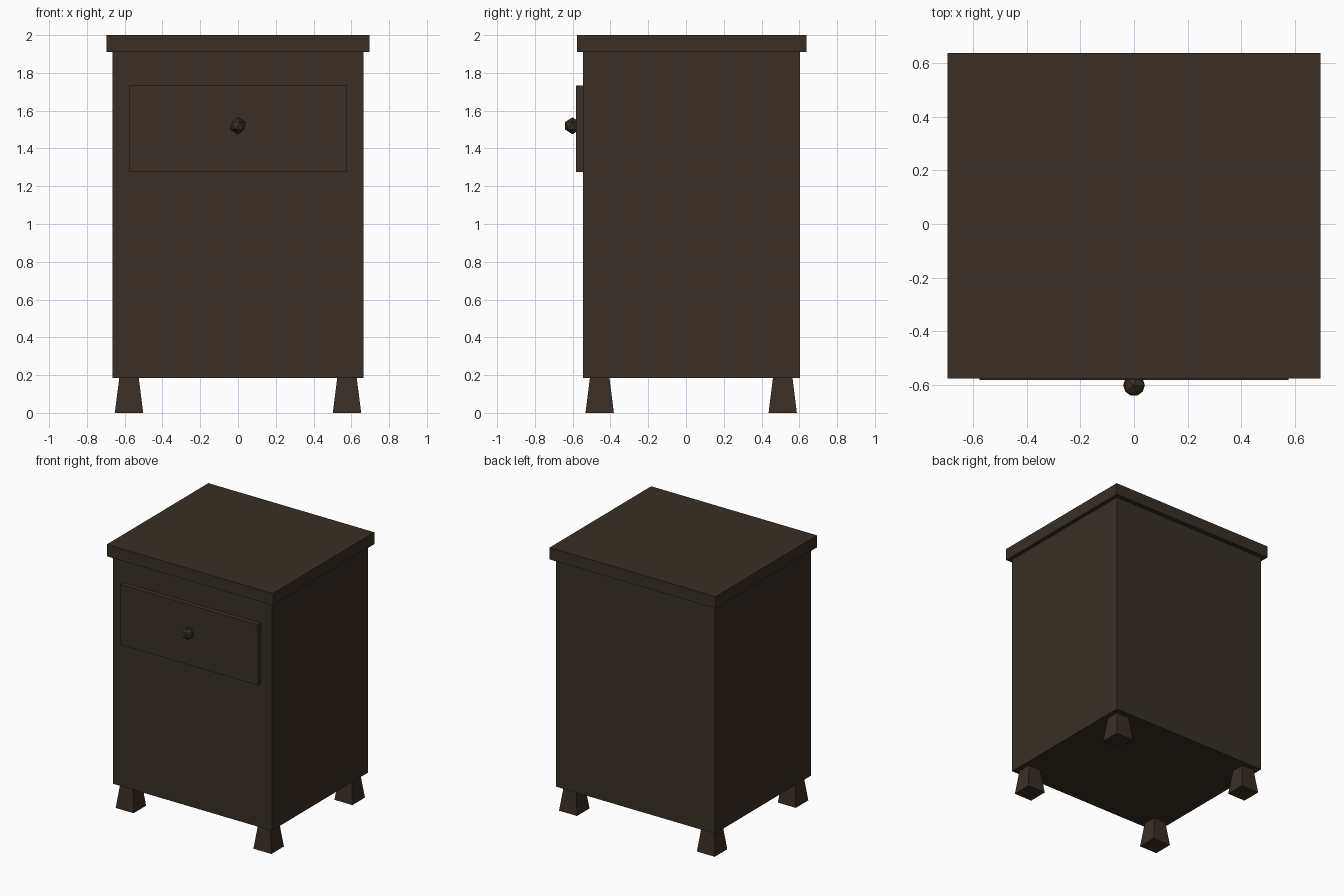
import bpy

if "Cube" in bpy.data.objects:
    bpy.data.objects.remove(bpy.data.objects["Cube"])

wood = bpy.data.materials.new("dark_brown_wood")
wood.diffuse_color = (0.040, 0.028, 0.019, 1)
wood.use_nodes = True
wood.node_tree.nodes["Principled BSDF"].inputs["Base Color"].default_value = wood.diffuse_color


def box(name, x, y, z, taper=1.0):
    """Box from (min, max) ranges; taper scales the top face about its centre."""
    lo, hi = zip(x, y, z)
    centre = [(a + b) / 2 for a, b in zip(lo, hi)]
    half = [(b - a) / 2 for a, b in zip(lo, hi)]
    bpy.ops.mesh.primitive_cube_add(size=2, location=centre)
    ob = bpy.context.object
    ob.name = name
    for v in ob.data.vertices:
        s = taper if v.co.z > 0 else 1.0
        v.co = (v.co.x * half[0] * s, v.co.y * half[1] * s, v.co.z * half[2])
    ob.data.materials.append(wood)
    return ob


# Cabinet, overhanging top and raised drawer front
box("cabinet_body", (-0.665, 0.665), (-0.546, 0.604), (0.185, 1.91))
box("table_top", (-0.695, 0.695), (-0.576, 0.638), (1.91, 2.0))
box("drawer_front", (-0.576, 0.576), (-0.582, -0.546), (1.275, 1.732))

# Four legs that widen towards the floor
for depth, cy in (("front", -0.457), ("back", 0.512)):
    for side, cx in (("left", -0.577), ("right", 0.577)):
        box(f"{depth}_{side}_leg", (cx - 0.075, cx + 0.075),
            (cy - 0.075, cy + 0.075), (0.0, 0.185), taper=0.69)

# Faceted drawer knob
bpy.ops.mesh.primitive_ico_sphere_add(subdivisions=1, radius=0.045,
                                      location=(0, -0.601, 1.52))
knob = bpy.context.object
knob.name = "drawer_knob"
knob.data.materials.append(wood)
